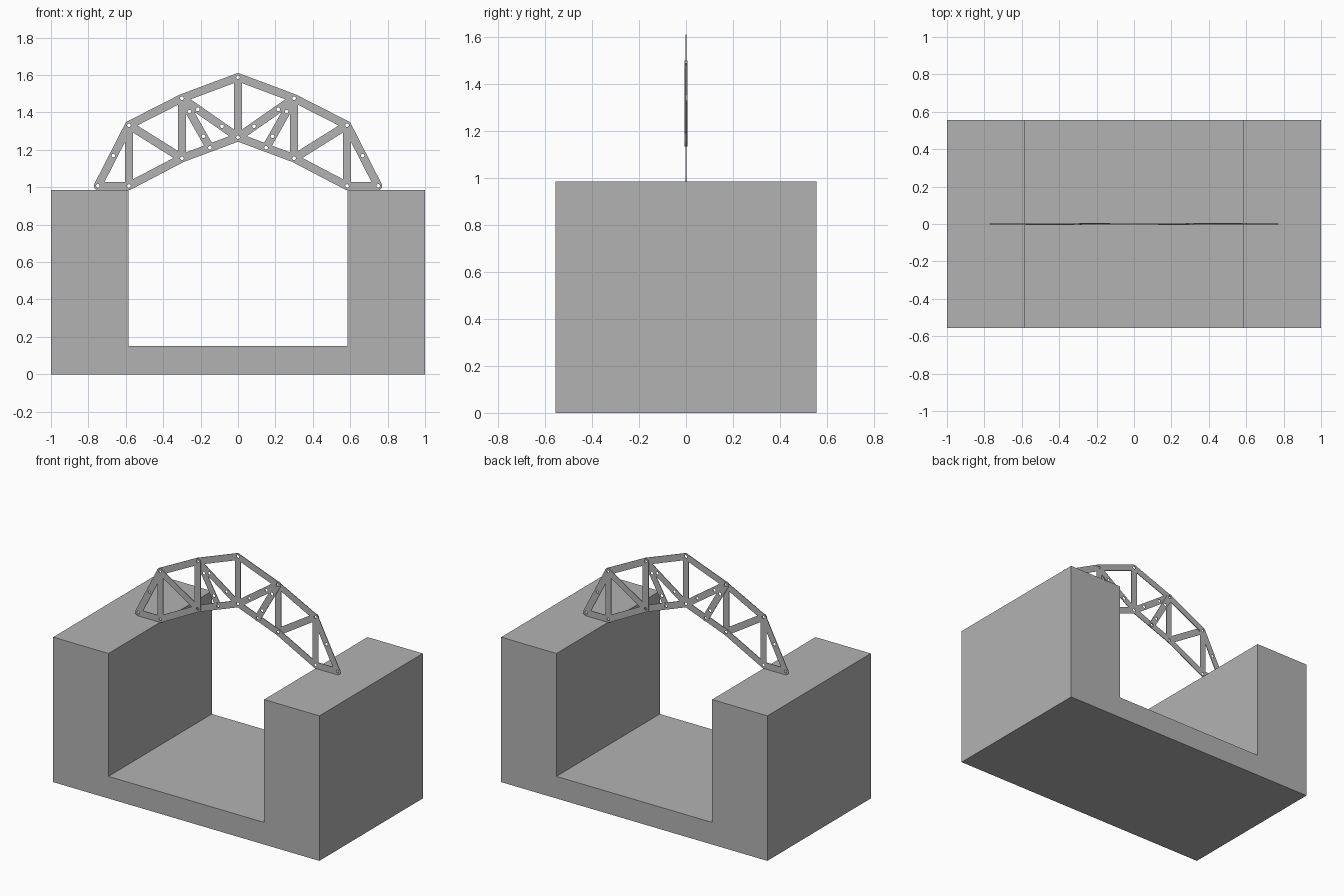
import bpy
import bmesh
from math import pi, sin, cos
from mathutils import Vector

cube = bpy.data.objects.get("Cube")
if cube:
    bpy.data.objects.remove(cube, do_unlink=True)

# One plain grey for everything
grey = bpy.data.materials.new("plain grey")
grey.use_nodes = True
grey.diffuse_color = (0.45, 0.45, 0.45, 1)
grey.node_tree.nodes["Principled BSDF"].inputs["Base Color"].default_value = grey.diffuse_color

DEPTH = 0.555       # half depth of the base
RADIUS = 0.022      # rounded bar end
HOLE = 0.01
THICK = 0.004
SEGS = 10


def link(name, mesh):
    obj = bpy.data.objects.new(name, mesh)
    mesh.materials.clear()
    mesh.materials.append(grey)
    bpy.context.collection.objects.link(obj)
    return obj


def make_base():
    # U-shaped block: profile extruded front to back
    half = [(1, 0), (1, 0.985), (0.585, 0.985), (0.585, 0.15)]
    profile = half + [(-x, z) for x, z in reversed(half)]
    bm = bmesh.new()
    face = bm.faces.new([bm.verts.new((x, -DEPTH, z)) for x, z in profile])
    ext = bmesh.ops.extrude_face_region(bm, geom=[face])
    moved = [v for v in ext["geom"] if isinstance(v, bmesh.types.BMVert)]
    bmesh.ops.translate(bm, verts=moved, vec=(0, 2 * DEPTH, 0))
    bmesh.ops.recalc_face_normals(bm, faces=bm.faces)
    mesh = bpy.data.meshes.new("base_block")
    bm.to_mesh(mesh)
    bm.free()
    link("base_block", mesh)


def add_loop(curve, points):
    spline = curve.splines.new("POLY")
    spline.points.add(len(points) - 1)
    for point, co in zip(spline.points, points):
        point.co = (co[0], co[1], 0, 1)
    spline.use_cyclic_u = True


def arc(centre, start, sweep, radius, count):
    return [centre + radius * Vector((cos(start + sweep * i / count), sin(start + sweep * i / count)))
            for i in range(count + 1)]


def make_bar(name, a, b, layer, holes):
    # Flat strip with round ends and drilled pin holes
    a, b = Vector(a), Vector(b)
    d = b - a
    angle = Vector((1, 0)).angle_signed(d)
    angle = -angle      # counter-clockwise heading
    curve = bpy.data.curves.new(name, "CURVE")
    curve.dimensions = "2D"
    curve.fill_mode = "BOTH"
    curve.extrude = THICK / 2
    add_loop(curve, arc(b, angle - pi / 2, pi, RADIUS, SEGS) + arc(a, angle + pi / 2, pi, RADIUS, SEGS))
    for t in [0, 1] + holes:
        add_loop(curve, arc(a + d * t, 0, 2 * pi, HOLE, 12)[:-1])
    helper = bpy.data.objects.new("helper", curve)
    bpy.context.collection.objects.link(helper)
    deps = bpy.context.evaluated_depsgraph_get()
    mesh = bpy.data.meshes.new_from_object(helper.evaluated_get(deps))
    bpy.data.objects.remove(helper, do_unlink=True)
    obj = link(name, mesh)
    obj.rotation_euler = (pi / 2, 0, 0)
    obj.location.y = layer * THICK


make_base()

# Joints of one half of the truss (x, z)
foot, heel = (0.749, 1.007), (0.583, 1.007)
shoulder, upper = (0.583, 1.332), (0.3, 1.476)
crown, hub = (0, 1.588), (0, 1.267)
lower, knee = (0.3, 1.155), (0.15, 1.211)

# name, start, end, layer, extra hole positions along the bar
bars = [
    ("end_post", foot, shoulder, 0, [0.5]),
    ("foot_bar", foot, heel, 0, []),
    ("heel_post", heel, shoulder, 0, []),
    ("outer_top_chord", shoulder, upper, 0, []),
    ("inner_top_chord", upper, crown, 0, []),
    ("outer_bottom_chord", heel, lower, 0, []),
    ("inner_bottom_chord", lower, hub, 0, [0.5]),
    ("outer_diagonal", shoulder, lower, 1, []),
    ("inner_diagonal", upper, hub, 0, [0.285, 0.715]),
    ("upright", upper, lower, 1, []),
    ("short_brace", upper, knee, -1, [0.27, 0.77]),
]
for name, a, b, layer, holes in bars:
    # The two halves are half-turn copies of each other
    for side, s in (("left", 1), ("right", -1)):
        make_bar(f"{side}_{name}", (a[0] * s, a[1]), (b[0] * s, b[1]), layer * s, holes)
make_bar("centre_post", crown, hub, 0, [])
